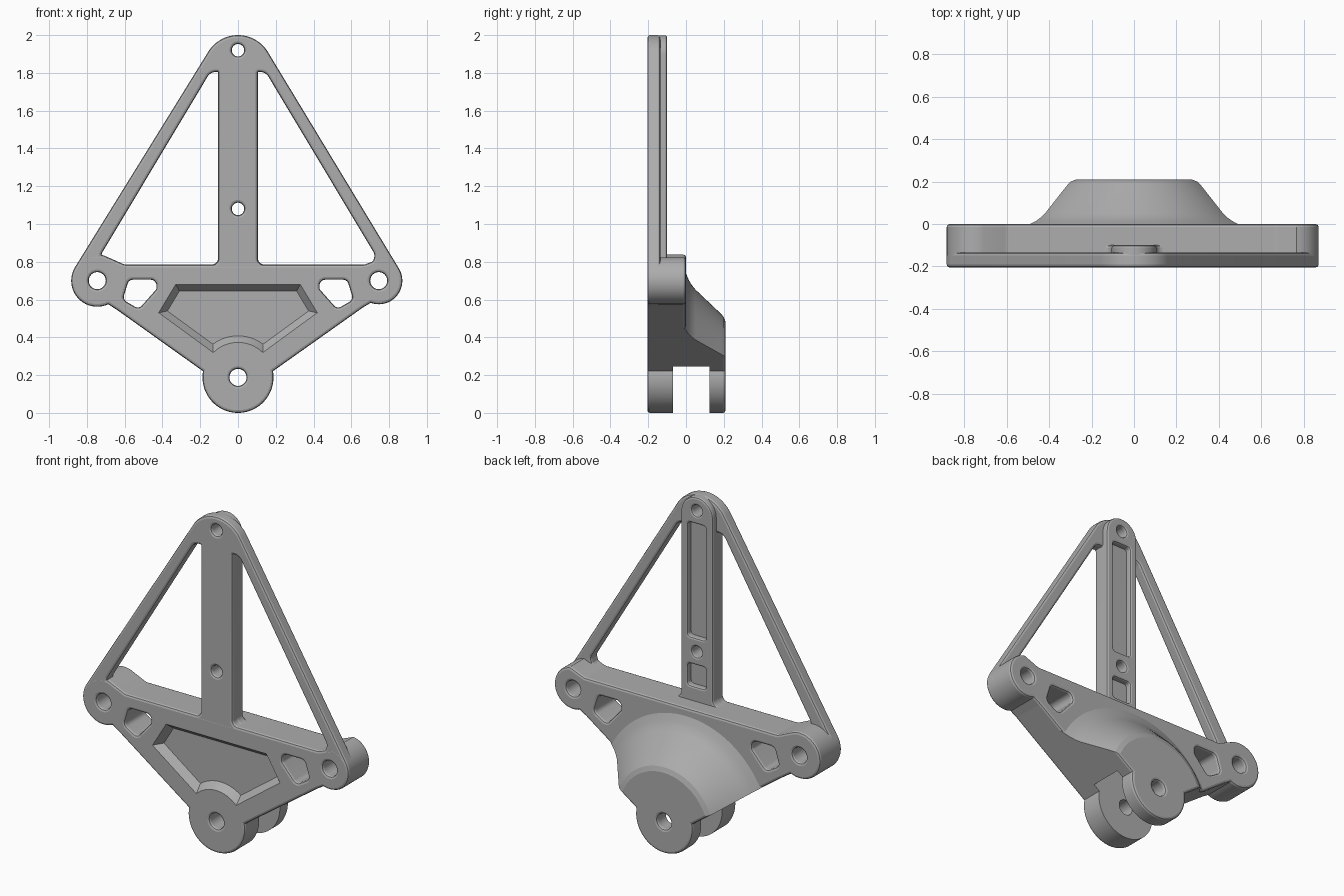
import bpy, bmesh
from math import sin, cos, tan, radians
from mathutils import Vector

cube = bpy.data.objects.get("Cube")
if cube:
    bpy.data.objects.remove(cube, do_unlink=True)

grey = bpy.data.materials.new("plain grey")
grey.use_nodes = True
grey.diffuse_color = (0.42, 0.42, 0.42, 1)
grey.node_tree.nodes["Principled BSDF"].inputs["Base Color"].default_value = grey.diffuse_color


# ---- outline helpers, all in the x-z plane ----
def arc(x, z, r, a0, a1, n=28):
    steps = [radians(a0 + (a1 - a0) * i / n) for i in range(n + 1)]
    return [(x + r * cos(a), z + r * sin(a), 0) for a in steps]


def circle(x, z, r, n=40):
    return [Vector(p[:2]) for p in arc(x, z, r, 0, 360, n)[:-1]]


def rounded(points, steps=6):
    """Closed outline; each point is x, z and corner radius."""
    out = []
    for i, (x, z, r) in enumerate(points):
        p = Vector((x, z))
        if not r:
            out.append(p)
            continue
        u = (Vector(points[i - 1][:2]) - p).normalized()
        v = (Vector(points[(i + 1) % len(points)][:2]) - p).normalized()
        half = u.angle(v) / 2
        c = p + (u + v).normalized() * (r / sin(half))
        d1, d2 = p + u * (r / tan(half)) - c, p + v * (r / tan(half)) - c
        out += [c + d1.lerp(d2, k / steps).normalized() * r for k in range(steps + 1)]
    return out


def mirrored(points):
    return [(-x, z, r) for x, z, r in reversed(points)]


def oriented(loop, ccw):
    area = sum(loop[i - 1].x * p.y - p.x * loop[i - 1].y for i, p in enumerate(loop))
    return loop if (area > 0) == ccw else loop[::-1]


def inset(loop, d):
    out = []
    for i, p in enumerate(loop):
        e1 = (p - loop[i - 1]).normalized()
        e2 = (loop[(i + 1) % len(loop)] - p).normalized()
        n1, n2 = Vector((-e1.y, e1.x)), Vector((-e2.y, e2.x))
        out.append(p + (n1 + n2) * (d / (1 + n1.dot(n2))))
    return out


def soft(y0, y1, b):
    """Depth and inset of each ring of a slab with rounded rims."""
    k = 0.293 * b
    return [(y0, b), (y0 + k, k), (y0 + b, 0), (y1 - b, 0), (y1 - k, k), (y1, b)]


def solid(name, outer, holes, rings):
    bm = bmesh.new()
    caps = ([], [])
    for i, loop in enumerate([outer] + holes):
        loop = oriented(loop, i == 0)
        rows = [[bm.verts.new((p.x, y, p.y)) for p in inset(loop, d)] for y, d in rings]
        n = len(loop)
        for a, b in zip(rows, rows[1:]):
            for j in range(n):
                bm.faces.new((a[j - 1], a[j], b[j], b[j - 1]))
        for cap, row in zip(caps, (rows[0], rows[-1])):
            cap += [bm.edges.get((row[j - 1], row[j])) for j in range(n)]
    for cap in caps:
        bmesh.ops.triangle_fill(bm, use_beauty=True, use_dissolve=False,
                                edges=cap, normal=(0, 1, 0))
    bmesh.ops.recalc_face_normals(bm, faces=bm.faces[:])
    mesh = bpy.data.meshes.new(name)
    bm.to_mesh(mesh)
    bm.free()
    mesh.materials.append(grey)
    ob = bpy.data.objects.new(name, mesh)
    bpy.context.collection.objects.link(ob)
    return ob


def combine(ob, tool, operation):
    mod = ob.modifiers.new(operation.lower(), "BOOLEAN")
    mod.object, mod.operation, mod.solver = tool, operation, "EXACT"
    bpy.context.view_layer.objects.active = ob
    bpy.ops.object.modifier_apply(modifier=mod.name)


def finish(ob):
    ob.data.polygons.foreach_set("use_smooth", [True] * len(ob.data.polygons))
    ob.data.set_sharp_from_angle(angle=radians(20))


FRONT, BACK, RIM = -0.205, 0.21, 0.014
PIN = 0.188
side_holes = [circle(s * 0.745, 0.70, 0.045) for s in (-1, 1)]
pin_hole = circle(0, PIN, 0.045)

# ---- lower body outline: bottom lug, two side bosses, flat top edge ----
body_outline = rounded(
    arc(0, PIN, 0.188, 170, 370, 48) + [(0.66, 0.557, 0.03)]
    + arc(0.745, 0.70, 0.125, -110, 80) + [(0.67, 0.785, 0.05), (-0.60, 0.785, 0.05)]
    + arc(-0.745, 0.70, 0.138, 75, 295) + [(-0.64, 0.545, 0.03)])
slot_hole = [(0.432, 0.705, 0.03), (0.578, 0.705, 0.03), (0.61, 0.60, 0.03),
             (0.525, 0.55, 0.03), (0.432, 0.655, 0.02)]
slot_holes = [rounded(slot_hole), rounded(mirrored(slot_hole))]
body = solid("lower_body", body_outline, side_holes + slot_holes + [pin_hole],
             soft(FRONT, 0, RIM))

# ---- back hump: a cone around the pin, trimmed to the body outline ----
profile = [(-0.03, 0.58), (-0.01, 0.57), (0.0, 0.55), (0.015, 0.515), (0.03, 0.49),
           (0.05, 0.465), (0.185, 0.337), (0.2, 0.32), (0.207, 0.30), (0.215, 0.28)]
hump = solid("back_hump", circle(0, PIN, 0.6, 96), [], [(y, 0.6 - r) for y, r in profile])
trim = solid("hump_trim", body_outline, [pin_hole],
             [(-0.025, 0)] + soft(FRONT, BACK, RIM)[3:])
combine(hump, trim, "INTERSECT")

# ---- fork gap between the front and back lugs ----
gap = solid("fork_gap_cutter", circle(0, PIN, 0.23, 64), [], [(-0.07, 0), (0.125, 0)])
for part in (body, hump):
    combine(part, gap, "DIFFERENCE")

# ---- shallow sloped pocket in the front face ----
pocket_outline = rounded([(0.42, 0.53, 0), (0.33, 0.68, 0), (-0.33, 0.68, 0),
                          (-0.42, 0.53, 0)] + arc(0, PIN, 0.185, 135, 45, 16))
pocket = solid("pocket_cutter", pocket_outline, [], [(FRONT - 0.01, -0.008), (FRONT + 0.042, 0.035)])
combine(body, pocket, "DIFFERENCE")

for cutter in (trim, gap, pocket):
    bpy.data.objects.remove(cutter, do_unlink=True)

# ---- thin triangular frame with two windows ----
frame_outline = rounded(
    arc(0.745, 0.70, 0.125, -90, 32) + arc(0, 1.815, 0.185, 32, 148)
    + arc(-0.745, 0.70, 0.138, 148, 270) + [(-0.62, 0.74, 0), (0.62, 0.74, 0)])
window = [(0.105, 0.785, 0.03), (0.757, 0.785, 0.045), (0.146, 1.805, 0.05), (0.105, 1.805, 0.004)]
spine_holes = [circle(0, z, 0.033, 28) for z in (1.08, 1.92)]
frame = solid("triangle_frame", frame_outline,
              [rounded(window), rounded(mirrored(window))] + spine_holes + side_holes,
              soft(FRONT + 0.0005, -0.135, RIM))


# ---- raised spine on the back with two recesses ----
def recess(z0, z1):
    return rounded([(x, z, 0.018) for x, z in
                    ((-0.06, z0), (0.06, z0), (0.06, z1), (-0.06, z1))])


foot = [(0.2, 0.75, 0), (0.2, 0.785, 0), (0.105, 0.785, 0.035)]
spine_outline = rounded(foot + arc(0, 1.894, 0.105, 0, 180) + mirrored(foot))
spine = solid("spine", spine_outline, spine_holes + [recess(0.87, 1.0), recess(1.16, 1.84)],
              soft(-0.165, -0.1, RIM * 0.8))

for part in (body, hump, frame, spine):
    finish(part)
